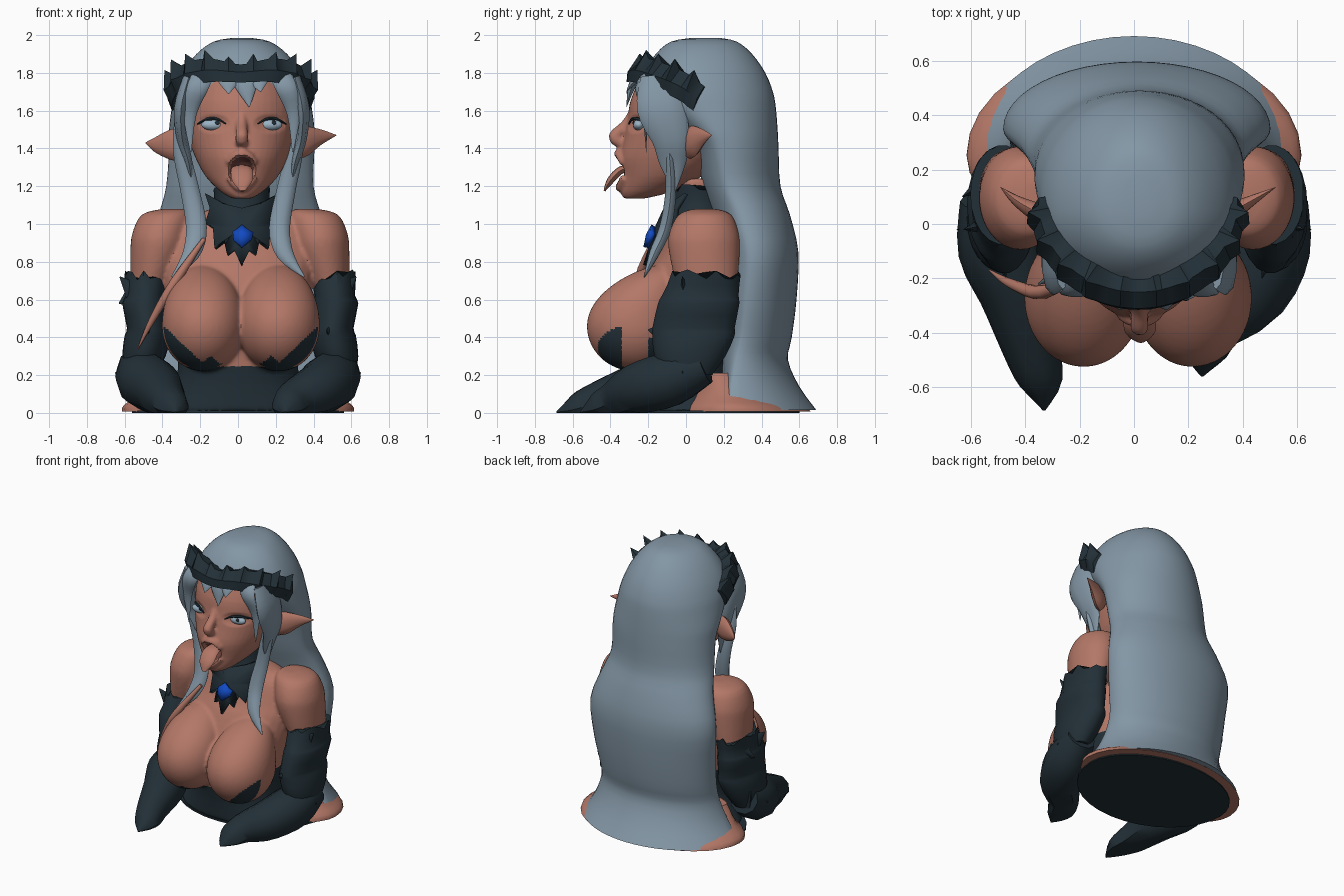
import bpy, bmesh, math, random
from mathutils import Vector

if "Cube" in bpy.data.objects:
    bpy.data.objects.remove(bpy.data.objects["Cube"])

random.seed(4)


def material(name, r, g, b):
    m = bpy.data.materials.new(name)
    m.diffuse_color = (r, g, b, 1)
    m.use_nodes = True
    m.node_tree.nodes["Principled BSDF"].inputs["Base Color"].default_value = m.diffuse_color
    return m


HAIR = material("silver_hair", 0.23, 0.31, 0.38)
SKIN = material("tan_skin", 0.45, 0.185, 0.135)
DARK = material("dark_cloth", 0.016, 0.029, 0.038)
BLUE = material("blue_gem", 0.006, 0.07, 0.55)
MOUTH = material("mouth_inside", 0.16, 0.055, 0.045)
EYE = material("pale_eye", 0.33, 0.45, 0.55)


def finish(bm, name, *mats):
    bmesh.ops.recalc_face_normals(bm, faces=bm.faces)
    me = bpy.data.meshes.new(name)
    bm.to_mesh(me)
    bm.free()
    for m in mats:
        me.materials.append(m)
    ob = bpy.data.objects.new(name, me)
    bpy.context.collection.objects.link(ob)
    return ob


def skin_rings(name, rings, *mats):
    """Bridge equal rings of points and cap both ends."""
    bm = bmesh.new()
    rows = [[bm.verts.new(p) for p in r] for r in rings]
    n = len(rows[0])
    for a, b in zip(rows, rows[1:]):
        for i in range(n):
            j = (i + 1) % n
            bm.faces.new((a[i], a[j], b[j], b[i]))
    bm.faces.new(rows[0])
    bm.faces.new(rows[-1])
    return finish(bm, name, *mats)


def smooth_path(pts, steps):
    """Catmull-Rom through tuples of any length."""
    p = [pts[0]] + list(pts) + [pts[-1]]
    out = []
    for i in range(1, len(p) - 2):
        for s in range(steps):
            t = s / steps
            out.append([0.5 * (2 * b + (c - a) * t + (2 * a - 5 * b + 4 * c - d) * t * t
                               + (3 * b - a - 3 * c + d) * t ** 3)
                        for a, b, c, d in zip(*p[i - 1:i + 3])])
    return out + [list(pts[-1])]


def loft(name, rings, *mats, n=32, frac=0.5, jag=0.0, steps=3):
    """Rings are (z, centre x, half width, front y, back y, optional widest-point fraction)."""
    out = []
    for k, (z, cx, w, yf, yb, *fr) in enumerate(smooth_path(rings, steps)):
        yc = yf + (yb - yf) * (fr[0] if fr else frac)
        ring = []
        for i in range(n):
            a = math.tau * i / n
            s = math.sin(a)
            dz = random.uniform(-jag, jag) if k == 0 else 0
            ring.append((cx + w * math.cos(a), yc + s * (yb - yc if s > 0 else yc - yf), z + dz))
        out.append(ring)
    return skin_rings(name, out, *mats)


def tube(name, pts, mat, flat=1.0, side=(1, 0, 0), n=10, steps=4):
    """Points are (x, y, z, radius); flat scales the section across the side axis."""
    path = smooth_path(pts, steps)
    out = []
    for i, (x, y, z, r) in enumerate(path):
        t = (Vector(path[min(i + 1, len(path) - 1)][:3]) - Vector(path[max(i - 1, 0)][:3])).normalized()
        u = Vector(side)
        u = (u - t * u.dot(t)).normalized()
        v = t.cross(u)
        ring = []
        for k in range(n):
            a = math.tau * k / n
            q = Vector((x, y, z)) + (u * math.cos(a) + v * math.sin(a) * flat) * max(r, 0.002)
            ring.append((q.x, q.y, max(q.z, 0)))
        out.append(ring)
    return skin_rings(name, out, mat)


def ball(name, centre, size, *mats, seg=24):
    bm = bmesh.new()
    bmesh.ops.create_uvsphere(bm, u_segments=seg, v_segments=seg * 2 // 3, radius=1)
    for v in bm.verts:
        v.co = Vector([c + s * q for c, s, q in zip(centre, size, v.co)])
    return finish(bm, name, *mats)


def fuse(name, parts, voxel, rounds, *mats):
    """Melt overlapping parts into one soft surface."""
    bm = bmesh.new()
    for p in parts:
        bm.from_mesh(p.data)
        bpy.data.objects.remove(p)
    ob = finish(bm, name)
    mod = ob.modifiers.new("fuse", 'REMESH')
    mod.mode = 'VOXEL'
    mod.voxel_size = voxel
    soft = ob.modifiers.new("soften", 'SMOOTH')
    soft.iterations = rounds
    me = bpy.data.meshes.new_from_object(ob.evaluated_get(bpy.context.evaluated_depsgraph_get()))
    ob.modifiers.clear()
    ob.data = me
    me.materials.clear()
    for m in mats:
        me.materials.append(m)
    return ob


# long hair shell with flared hem
loft("back_hair", [
    (1.985, .02, .05, .03, .18, .42), (1.965, .02, .15, -.08, .27, .42),
    (1.9, .02, .24, -.16, .35, .42), (1.8, .02, .315, -.22, .42, .42),
    (1.7, .02, .355, -.24, .46, .45), (1.62, .02, .37, -.19, .475, .45),
    (1.5, .02, .385, -.04, .485, .38), (1.4, .02, .385, .04, .49, .35),
    (1.2, .01, .39, .09, .5, .35), (1.05, .01, .43, .14, .55, .4), (.85, .01, .49, .2, .595, .38),
    (.6, .01, .475, .2, .585, .34), (.4, 0, .455, .2, .56, .28), (.28, 0, .46, .19, .54, .22),
    (.14, 0, .51, .19, .6, .12), (.015, 0, .59, .2, .69, .06)], HAIR, n=48)

# body: torso, bust and shoulders in one surface
parts = [loft("torso", [
    (1.24, .02, .12, -.05, .17), (1.1, .02, .13, -.05, .19), (1.05, .01, .25, -.05, .22),
    (.98, 0, .38, -.08, .25), (.85, 0, .41, -.14, .27), (.75, 0, .4, -.2, .27),
    (.55, 0, .37, -.27, .26), (.3, 0, .32, -.27, .24), (.15, 0, .34, -.25, .25),
    (.01, 0, .45, -.24, .35)])]
for s in (-1, 1):
    ob = ball("bust", (0, 0, 0), (.218, .255, .24), seg=48)
    for v in ob.data.vertices:
        x, y, z = v.co
        if z > 0:
            z *= 1.35
            y += 1.5 * z * z
        v.co = (.015 + s * .2 + x, -.27 + y, .46 + z)
    parts += [ob, loft("shoulder", [
        (1.08, .01 + s * .35, .06, .04, .16), (1.05, .01 + s * .39, .13, -.04, .24),
        (.95, .01 + s * .42, .15, -.09, .28), (.85, .01 + s * .435, .145, -.09, .285),
        (.66, .01 + s * .48, .1, -.05, .27)])]
body = fuse("body", parts, .0115, 8, SKIN, DARK)
for f in body.data.polygons:
    c = f.center
    d = abs(c.x - .015) - .2
    line = .262 + .95 * max(0, d) + .04 * max(0, 1 - abs(d + .04) / .05)
    f.material_index = int(c.z < .245 or (c.y < -.34 and c.z < line) or (c.y > -.2 and c.z < .4))

# hips and base
loft("hips", [(.21, 0, .44, .06, .4, .3), (.1, 0, .53, .0, .53, .4), (.04, 0, .605, -.06, .62, .45),
              (.008, 0, .615, -.08, .66, .45)], SKIN)
loft("base_plate", [(.012, 0, .56, -.24, .6), (0, 0, .56, -.24, .6)], DARK, steps=1, frac=.55)

# sleeves, forearms and spikes
for s, tip_x, tip_y in ((-1, .33, -.685), (1, .25, -.56)):
    o = .012
    loft("upper_sleeve", [(.73, o + s * .495, .118, -.075, .29), (.62, o + s * .5, .108, -.13, .28),
                          (.58, o + s * .505, .12, -.15, .285), (.45, o + s * .49, .11, -.18, .26),
                          (.41, o + s * .49, .122, -.18, .26), (.3, o + s * .51, .115, -.17, .21),
                          (.2, o + s * .53, .08, -.12, .14)], DARK, n=22, jag=.03, steps=2)
    tube("forearm_sleeve", [(s * .54, .1, .25, .1), (s * .5, -.08, .18, .15),
                            (s * .43, -.25, .13, .14),
                            (s * (tip_x + .05), tip_y * .66, .07, .105),
                            (s * (tip_x + .01), tip_y * .85, .02, .08),
                            (s * tip_x, tip_y, .004, .004)], DARK, 1, n=10, steps=3)
    for x, y, z, tx, ty, tz in ((.54, 0, .25, .65, -.02, .21), (.54, .08, .22, .61, .12, .33),
                                (.53, 0, .62, .625, -.02, .72), (.55, .15, .62, .63, .1, .58),
                                (.5, -.1, .42, .47, -.2, .44)):
        tube("sleeve_spike", [(s * x, y, z, .07), (s * tx, ty, tz, .003)], DARK, .5,
             (0, 0, 1), n=6, steps=1)

# head with nose and lips, then eye sockets and an open mouth pressed in
FACE = [(1.135, .02, .05, -.33, -.22), (1.17, .02, .11, -.345, -.08), (1.25, .02, .19, -.34, .08),
        (1.35, .02, .245, -.35, .2), (1.45, .02, .28, -.33, .25), (1.55, .02, .3, -.31, .28),
        (1.65, .02, .3, -.295, .3), (1.76, .02, .275, -.25, .3)]


def face_y(x, z):
    for a, b in zip(FACE, FACE[1:]):
        if a[0] <= z <= b[0]:
            t = (z - a[0]) / (b[0] - a[0])
            w, yf, yb = (a[i] + (b[i] - a[i]) * t for i in (2, 3, 4))
            yc = yf + (yb - yf) * .55
            return yc - (yc - yf) * math.sqrt(max(0, 1 - ((x - .02) / w) ** 2))


head = fuse("head", [
    loft("skull", FACE, n=48, frac=.55),
    tube("nose", [(.02, -.285, 1.58, .025), (.02, -.32, 1.52, .03), (.02, -.378, 1.462, .034),
                  (.02, -.34, 1.43, .033)], None, n=12),
    tube("upper_lip", [(-.05, -.33, 1.32, .02), (-.02, -.345, 1.355, .026), (.02, -.352, 1.37, .03),
                       (.06, -.345, 1.355, .026), (.09, -.33, 1.32, .02)], None, side=(0, 1, 0)),
    tube("lower_lip", [(-.05, -.33, 1.25, .02), (.02, -.345, 1.195, .03), (.09, -.33, 1.25, .02)],
         None, side=(0, 1, 0))], .009, 5, SKIN, MOUTH)


def mouth_r(p):
    return ((p.x - .02) / .07) ** 2 + ((p.z - 1.285) / .078) ** 2


for v in head.data.vertices:
    p = v.co
    if p.y > -.2:
        continue
    p.y += .08 * max(0, 1 - mouth_r(p)) ** .6
    r = ((abs(p.x - .02) - .15) / .09) ** 2 + ((p.z - 1.53) / .05) ** 2
    p.y += .018 * max(0, 1 - r)
for f in head.data.polygons:
    f.material_index = int(f.center.y < -.2 and mouth_r(f.center) < .8)
tube("tongue", [(.02, -.27, 1.3, .045), (.02, -.345, 1.285, .058), (.023, -.4, 1.23, .054),
                (.025, -.432, 1.175, .014)], SKIN, .35, n=12)

for s in (-1, 1):
    # eyes, lashes and ears
    cx = .02 + s * .15
    ey = face_y(cx, 1.53)
    ball("eye", (cx, ey + .02, 1.525), (.064, .032, .03), EYE)
    ball("pupil", (cx + .02, ey - .007, 1.535), (.012, .006, .012), DARK, seg=12)
    tube("lash", [(x, face_y(x, z) - .002 - .006 * (r > .004), z, r) for x, z, r in (
        (cx - s * .065, 1.53, .004), (cx - s * .02, 1.555, .008), (cx + s * .03, 1.555, .01),
        (cx + s * .085, 1.53, .004))], DARK, side=(0, 1, 0), n=6)
    tilt = .02 * s
    tube("ear", [(s * .29, .01, 1.42, .08), (s * .35, .04, 1.43 + tilt / 2, .082),
                 (s * .43, .085, 1.44 + tilt, .045), (.015 + s * .505, .135, 1.45 + tilt, .002)],
         SKIN, .45, (0, 0, 1))
    # hair beside the face
    tube("temple_hair", [(.02 + s * .28, -.14, 1.78, .1), (.02 + s * .32, -.13, 1.62, .13),
                         (.02 + s * .315, -.08, 1.45, .1), (.02 + s * .28, -.07, 1.32, .07),
                         (.02 + s * .26, -.06, 1.17, .004)], HAIR, .3, (0, 1, 0))
    tube("fringe_side", [(.02 + s * .2, -.2, 1.8, .06), (.02 + s * .235, -.25, 1.72, .055),
                         (.02 + s * .275, -.22, 1.58, .035), (.02 + s * .27, -.21, 1.38, .003)],
         HAIR, .35)
    # long front locks
    tube("front_lock", [(s * .29, -.1, 1.6, .04), (s * .3, -.09, 1.4, .045),
                        (s * .255, -.08, 1.18, .05), (s * .22, -.11, .98, .055),
                        (s * .25, -.17, .84, .045), (s * .35, -.22, .72, .004)], HAIR, .6)

# centre fringe and the loose thin strand
for x0, x1, z1, r in ((-.05, -.05, 1.69, .055), (.04, .06, 1.62, .07), (.11, .12, 1.7, .05)):
    tube("fringe_centre", [(x0, -.2, 1.81, r), (x0, -.275, 1.755, r), (x1, -.315, z1, .003)], HAIR, .35)
tube("loose_strand", [(-.18, -.17, .92, .012), (-.33, -.25, .7, .025), (-.45, -.22, .5, .018),
                      (-.53, -.17, .34, .003)], SKIN)

# headband: a wide wedge-shaped band with a few spikes on its upper edge
rings = []
for i in range(41):
    t = math.radians(-93 + 186 * i / 40)
    sn, c = math.sin(t), max(0, math.cos(t)) ** .6
    dip = .05 * math.exp(-(t / .35) ** 2)
    spike = random.uniform(.025, .05) if i % 4 == 2 else 0
    z = .165 * c
    y = math.cos(t)
    rings.append([(.015 + .365 * sn, .02 - .335 * y, 1.6 + z - dip * .3),
                  (.015 + (.39 + spike * .5) * sn, .04 - .35 * y, 1.665 + z - dip * .5),
                  (.015 + (.365 + spike) * sn, .08 - .33 * y, 1.73 + z + spike - dip),
                  (.015 + .32 * sn, .09 - .27 * y, 1.71 + z - dip),
                  (.015 + .32 * sn, .05 - .27 * y, 1.62 + z)])
skin_rings("headband", rings, DARK)


def front_plate(name, outline, y_of, mat, thickness):
    """Fan of faces from the middle of an (x, z) outline."""
    bm = bmesh.new()
    vs = [bm.verts.new((.02 + x, y_of(x, z), z)) for x, z in outline]
    mid = sum(z for x, z in outline) / len(outline)
    hub = bm.verts.new((.02, y_of(0, mid) - .01, mid))
    for i, v in enumerate(vs):
        bm.faces.new((hub, v, vs[(i + 1) % len(vs)]))
    ob = finish(bm, name, mat)
    mod = ob.modifiers.new("thickness", 'SOLIDIFY')
    mod.thickness = thickness
    mod.offset = 0


def bib_y(x, z):
    return -.1 - .36 * (1.1 - z) + 2.2 * x * x


# collar, pointed bib and gem
loft("collar", [(1.19, .02, .15, -.06, .2), (1.1, .02, .15, -.07, .21), (1.0, .02, .2, -.1, .24)],
     DARK, n=24, jag=.02)
half = [(.04, .86), (.075, .835), (.095, .92), (.14, .87), (.15, .98), (.19, 1.0), (.165, 1.08),
        (.19, 1.16), (.1, 1.11)]
front_plate("collar_bib", [(0, .78)] + half + [(0, 1.08)] + [(-x, z) for x, z in reversed(half)],
            bib_y, DARK, .025)
front_plate("gem", [(0, .875), (.05, .915), (.058, .95), (.03, .965), (0, .99), (-.025, .965),
                    (-.045, .955), (-.04, .91)], lambda x, z: bib_y(x, z) - .03, BLUE, .03)

# smooth shading with crisp edges
for ob in bpy.context.scene.objects:
    ob.select_set(ob.type == 'MESH')
    bpy.context.view_layer.objects.active = ob
bpy.ops.object.shade_smooth_by_angle(angle=math.radians(40))
